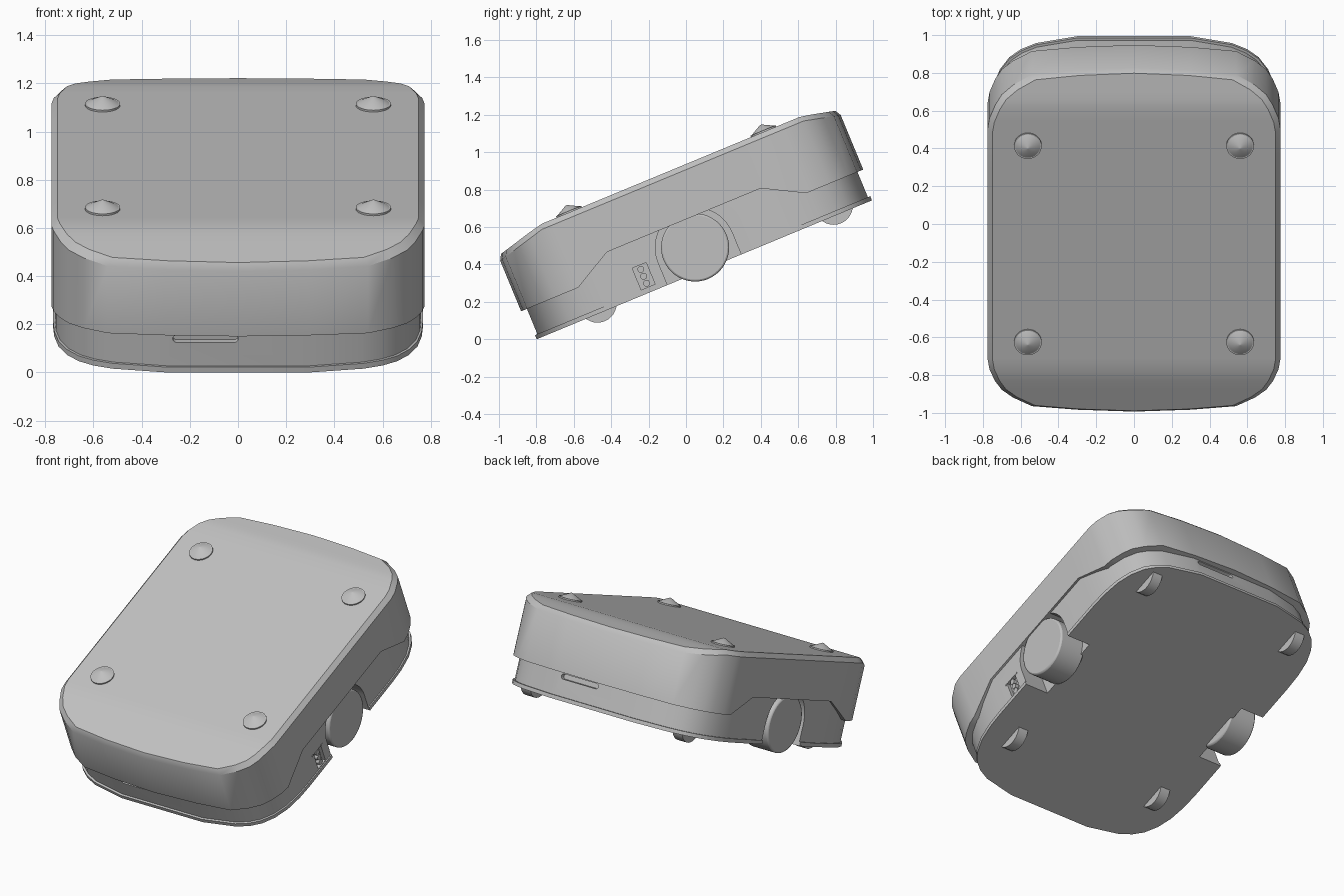
import bpy, bmesh
from math import sin, cos, pi, radians
from mathutils import Matrix

if "Cube" in bpy.data.objects:
    bpy.data.objects.remove(bpy.data.objects["Cube"])

grey = bpy.data.materials.new("plain_grey")
grey.use_nodes = True
grey.diffuse_color = (0.53, 0.53, 0.53, 1)
grey.node_tree.nodes["Principled BSDF"].inputs["Base Color"].default_value = (0.53, 0.53, 0.53, 1)

LENGTH = 1.94      # the body is built level, its length running from 0 to LENGTH along y
MID = LENGTH / 2
TILT = Matrix.Translation((0, -0.798, 0)) @ Matrix.Rotation(radians(22.5), 4, "X")
parts = []


def finish(name, bm, keep=True):
    bmesh.ops.recalc_face_normals(bm, faces=bm.faces)
    mesh = bpy.data.meshes.new(name)
    bm.to_mesh(mesh)
    bm.free()
    mesh.materials.append(grey)
    obj = bpy.data.objects.new(name, mesh)
    bpy.context.collection.objects.link(obj)
    if keep:
        parts.append(obj)
    return obj


def prism(name, points, low, high, axis, keep=True):
    """Extrude a 2D outline along one axis."""
    bm = bmesh.new()
    rings = []
    for t in (low, high):
        ring = []
        for p in points:
            co = list(p)
            co.insert(axis, t)
            ring.append(bm.verts.new(co))
        rings.append(ring)
        bm.faces.new(ring)
    n = len(points)
    for i in range(n):
        j = (i + 1) % n
        bm.faces.new((rings[0][i], rings[0][j], rings[1][j], rings[1][i]))
    return finish(name, bm, keep)


def arc(cx, cy, r, start, end, steps):
    return [(cx + r * cos(start + (end - start) * i / steps),
             cy + r * sin(start + (end - start) * i / steps)) for i in range(steps + 1)]


def circle(cx, cy, r, steps=32):
    return arc(cx, cy, r, 0, 2 * pi, steps)[:-1]


def full_outline(quarter):
    """Mirror a quarter outline to front/rear and left/right."""
    side = quarter + [(x, LENGTH - y) for x, y in reversed(quarter)]
    return side, side + [(-x, y) for x, y in reversed(side) if x > 0]


def cut(obj, cutter):
    mod = obj.modifiers.new("cut", "BOOLEAN")
    mod.operation = "DIFFERENCE"
    mod.solver = "EXACT"
    mod.object = cutter
    bpy.context.view_layer.objects.active = obj
    bpy.ops.object.modifier_apply(modifier=mod.name)


def bevel(obj, width, segments=2):
    mod = obj.modifiers.new("bevel", "BEVEL")
    mod.width = width
    mod.segments = segments
    mod.limit_method = "ANGLE"
    mod.angle_limit = radians(50)


# Upper shell: side wall with a raised lower edge, rim chamfer and sloped ends
def roof(y):
    return 0.56 - max(0, 0.25 - y) * 0.26 - max(0, y - 1.765) * 0.24


def hem(y):
    d = min(y, LENGTH - y)
    return 0.17 + 0.117 * min(1, max(0, (d - 0.31) / 0.215))


quarter = [(0, -0.02), (0.3, -0.008), (0.54, 0.015), (0.64, 0.07), (0.7, 0.12),
           (0.735, 0.175), (0.765, 0.25), (0.775, 0.31), (0.775, 0.525)]
side, loop = full_outline(quarter)
bm = bmesh.new()
hem_ring = [bm.verts.new((x, y, hem(y))) for x, y in loop]
rim_ring = [bm.verts.new((x, y, roof(y) - 0.028)) for x, y in loop]
top_ring = []
for x, y in loop:
    v = MID + (y - MID) * 0.982
    top_ring.append(bm.verts.new((x * 0.967, v, roof(v))))
n = len(loop)
for a, b in ((hem_ring, rim_ring), (rim_ring, top_ring)):
    for i in range(n):
        j = (i + 1) % n
        bm.faces.new((a[i], a[j], b[j], b[i]))
last = len(side) - 1
for ring in (hem_ring, top_ring):
    bm.faces.new([ring[i] for i in (-2, -1, 0, 1, 2)])
    bm.faces.new([ring[i] for i in range(last - 2, last + 3)])
    for i in range(2, last - 2):
        bm.faces.new((ring[i], ring[i + 1], ring[n - i - 1], ring[n - i]))
finish("upper_shell", bm)

# Lower body and the thin lip around its floor
lip_quarter = [(0.3, 0), (0.52, 0.04), (0.6, 0.075), (0.66, 0.12), (0.71, 0.19),
               (0.745, 0.28), (0.763, 0.39), (0.768, 0.5)]
_, lip_loop = full_outline(lip_quarter)
base_loop = [(x * 0.99, MID + (y - MID) * 0.986) for x, y in lip_loop]
base = prism("lower_body", base_loop, 0.01, 0.3, 2)
lip = prism("floor_lip", lip_loop, 0, 0.024, 2)

# Wheel wells, wheels
AXLE = 0.129
cutters = []
well = [(MID - 0.213, -0.1), (MID + 0.213, -0.1)] + arc(MID, AXLE, 0.213, 0, pi, 24)
for s, label in ((1, "left"), (-1, "right")):
    cutter = prism("well_cutter", well, *sorted((s * 0.6, s * 0.9)), 0, False)
    cutters.append(cutter)
    cut(base, cutter)
    cut(lip, cutter)
    wheel = prism(label + "_drive_wheel", circle(MID, AXLE, 0.182, 48),
                  *sorted((s * 0.58, s * 0.766)), 0)
    bevel(wheel, 0.01)

# Rounded slots in the front and rear of the lower body
for cx, y in ((-0.135, 0), (0.135, LENGTH)):
    slot = (arc(cx + 0.12, 0.145, 0.016, -pi / 2, pi / 2, 8)
            + arc(cx - 0.12, 0.145, 0.016, pi / 2, 3 * pi / 2, 8))
    cutter = prism("slot_cutter", slot, y - 0.045, y + 0.045, 1, False)
    cutters.append(cutter)
    cut(base, cutter)

# Charging recess with three contacts on the left side only
recess = [(0.617, 0.03), (0.697, 0.03), (0.697, 0.155), (0.617, 0.155)]
cutter = prism("recess_cutter", recess, 0.735, 0.9, 0, False)
cutters.append(cutter)
cut(base, cutter)
for i in range(3):
    prism("charging_contact_%d" % (i + 1), circle(0.657, 0.052 + i * 0.04, 0.018, 16), 0.72, 0.758, 0)
for y in (0.605, 0.709):
    prism("recess_screw", circle(y, 0.155, 0.008, 12), 0.74, 0.764, 0)

for c in cutters:
    bpy.data.objects.remove(c)

# Conical studs on the roof and small casters under the floor
for s, label in ((1, "left"), (-1, "right")):
    for y, end in ((0.42, "front"), (1.545, "rear")):
        prism("%s_%s_stud_rim" % (end, label), circle(s * 0.562, y, 0.073), 0.55, 0.568, 2)
        bm = bmesh.new()
        bmesh.ops.create_cone(bm, cap_ends=True, segments=32, radius1=0.068, radius2=0.004,
                              depth=0.034, matrix=Matrix.Translation((s * 0.562, y, 0.584)))
        finish("%s_%s_stud" % (end, label), bm)
    for y, end in ((0.373, "front"), (1.74, "rear")):
        prism("%s_%s_caster" % (end, label), circle(y, 0.053, 0.103),
              s * 0.56 - 0.035, s * 0.56 + 0.035, 0)

# Shade and tilt everything into its resting pose
bpy.ops.object.select_all(action="DESELECT")
for obj in parts:
    obj.select_set(True)
bpy.context.view_layer.objects.active = parts[0]
bpy.ops.object.shade_smooth_by_angle(angle=radians(32))
for obj in parts:
    obj.matrix_world = TILT
